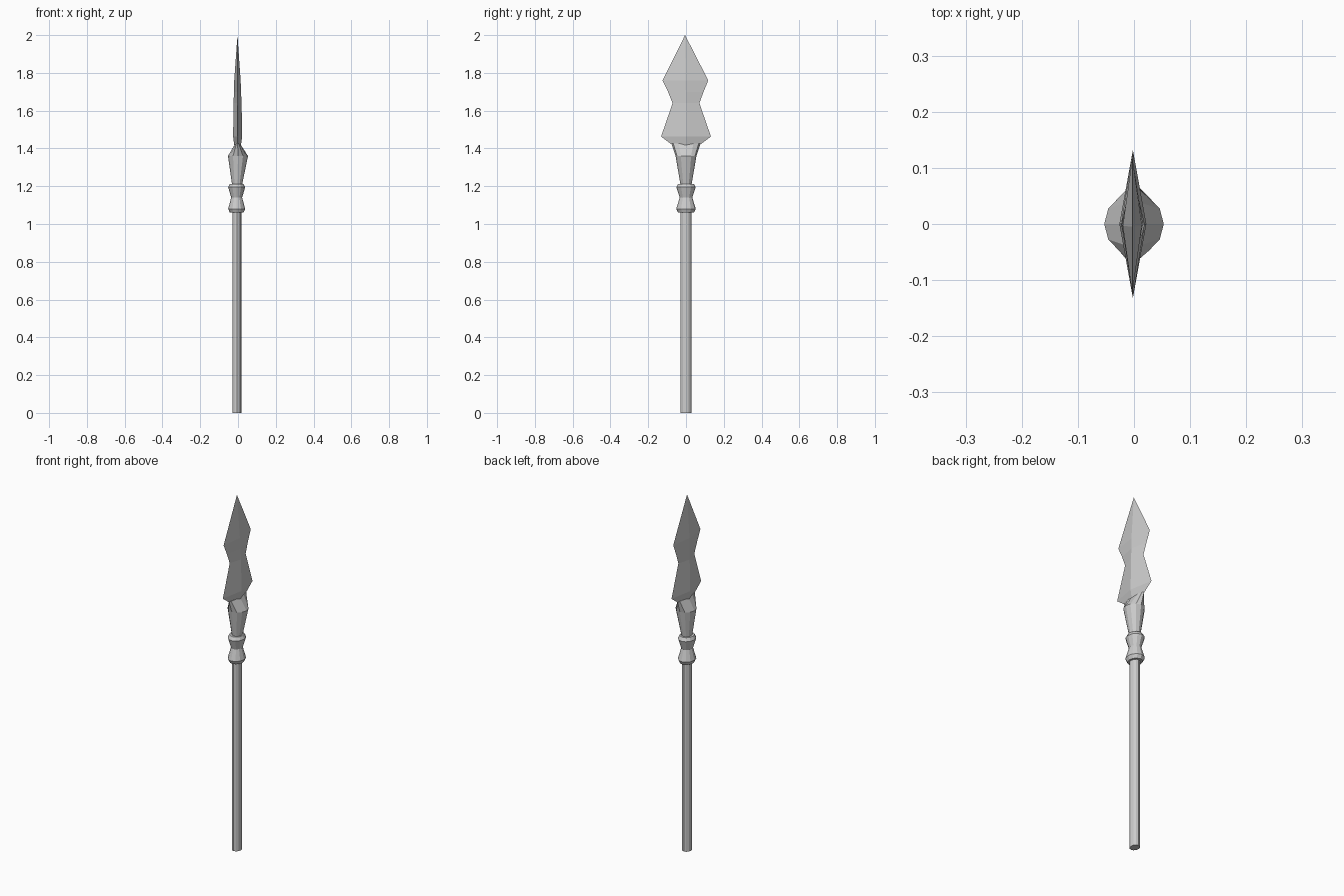
import bpy, bmesh
from math import cos, sin, pi

if "Cube" in bpy.data.objects:
    bpy.data.objects.remove(bpy.data.objects["Cube"])


def loft(name, sections, sides, tip=None):
    """Skin elliptical rings (z, rx, ry, cx, cy), optionally ending in a point."""
    bm = bmesh.new()
    rings = []
    for z, rx, ry, cx, cy in sections:
        rings.append([bm.verts.new((cx + rx * cos(2 * pi * i / sides),
                                    cy + ry * sin(2 * pi * i / sides), z))
                      for i in range(sides)])
    for a, b in zip(rings, rings[1:]):
        for i in range(sides):
            j = (i + 1) % sides
            bm.faces.new((a[i], a[j], b[j], b[i]))
    bm.faces.new(rings[0][::-1])
    if tip:
        apex = bm.verts.new(tip)
        for i in range(sides):
            bm.faces.new((rings[-1][i], rings[-1][(i + 1) % sides], apex))
    else:
        bm.faces.new(rings[-1])
    bmesh.ops.recalc_face_normals(bm, faces=bm.faces)
    mesh = bpy.data.meshes.new(name)
    bm.to_mesh(mesh)
    bm.free()
    obj = bpy.data.objects.new(name, mesh)
    bpy.context.collection.objects.link(obj)
    return obj


# Slightly oval shaft
loft("shaft", [(0, 0.024, 0.029, -0.006, -0.001),
               (1.07, 0.024, 0.029, -0.006, -0.001)], 12)

# Double-flared collar
loft("collar", [(z, r, r * 1.15, -0.007, 0) for z, r in
                ((1.06, 0.036), (1.08, 0.045), (1.14, 0.029),
                 (1.195, 0.045), (1.213, 0.036))], 12)

# Socket: flares out, then pinches into the flat blade
loft("socket", [(1.205, 0.026, 0.029, -0.005, 0),
                (1.36, 0.053, 0.055, 0, 0),
                (1.425, 0.013, 0.077, -0.002, 0)], 12)

# Blade: diamond cross-section with pinched waist
loft("blade", [(1.40, 0.016, 0.055, -0.002, 0),
               (1.42, 0.018, 0.075, -0.002, 0),
               (1.463, 0.024, 0.132, -0.002, 0),
               (1.64, 0.021, 0.071, -0.002, 0),
               (1.70, 0.019, 0.094, -0.003, -0.001),
               (1.76, 0.017, 0.121, -0.003, -0.003)],
     4, (-0.003, -0.005, 2.0))
